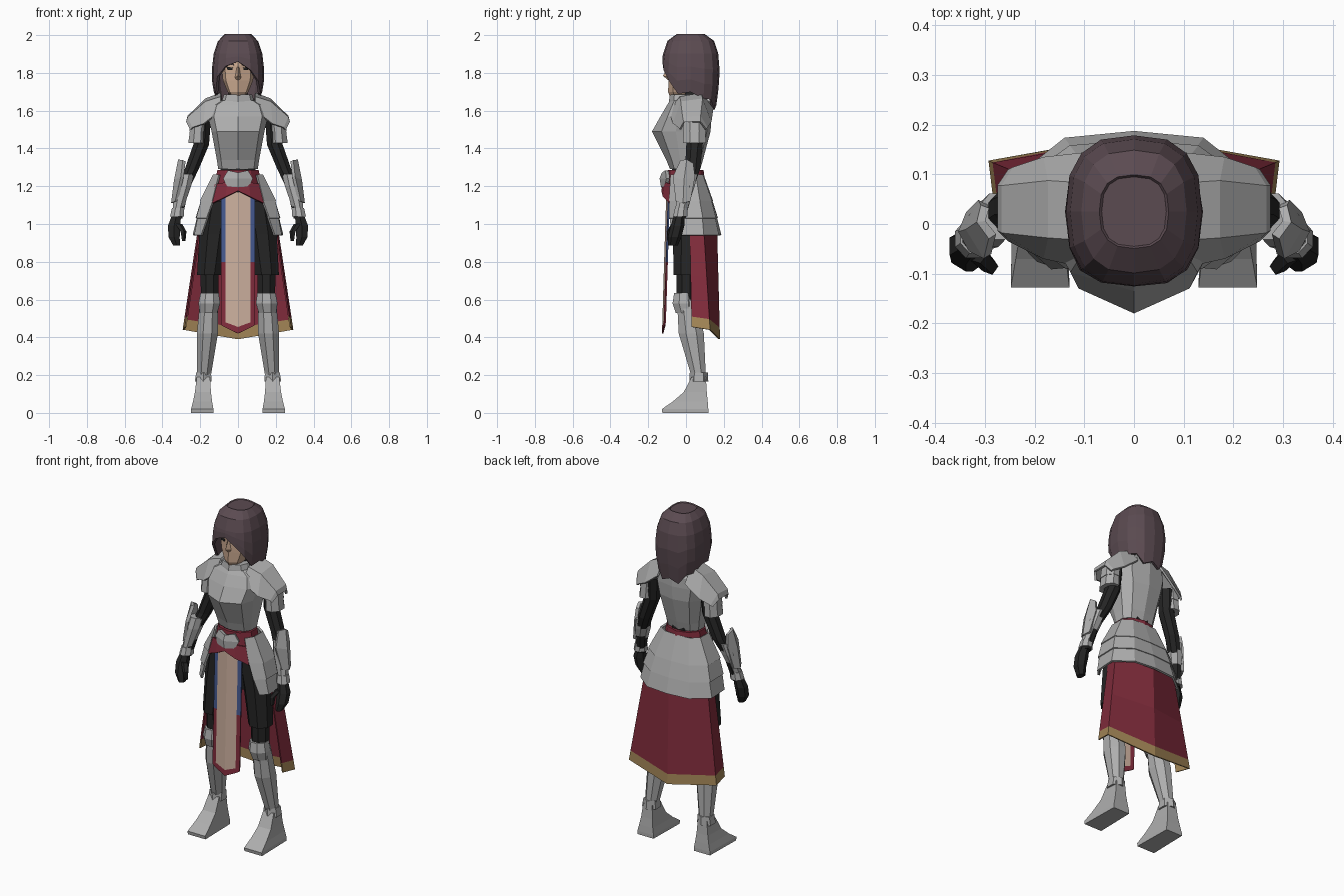
import bpy, bmesh, math
from mathutils import Vector

COLORS = {
    "steel": (0.42, 0.42, 0.42), "black_cloth": (0.018, 0.018, 0.018),
    "crimson": (0.22, 0.025, 0.045), "gold_trim": (0.37, 0.24, 0.095),
    "cream": (0.60, 0.43, 0.34), "skin": (0.60, 0.40, 0.28),
    "hair_brown": (0.105, 0.07, 0.083), "blue": (0.06, 0.10, 0.28),
}
MATS = {}
for key, c in COLORS.items():
    MATS[key] = bpy.data.materials.new(key)
    MATS[key].diffuse_color = (*c, 1)


def surface(name, rows, mat, closed=False, caps=False, thick=0, mirror=False, rule=None):
    """Skin rows of points; rule(row, col) may pick another colour per face."""
    names = [mat] if rule is None else list(COLORS)
    bm = bmesh.new()
    grid = [[bm.verts.new(p) for p in row] for row in rows]
    n = len(rows[0])
    for r in range(len(rows) - 1):
        for c in range(n if closed else n - 1):
            d = (c + 1) % n
            f = bm.faces.new((grid[r][c], grid[r][d], grid[r + 1][d], grid[r + 1][c]))
            if rule:
                f.material_index = names.index(rule(r, c))
    if caps:
        bm.faces.new(grid[0])
        bm.faces.new(grid[-1])
    bmesh.ops.recalc_face_normals(bm, faces=bm.faces[:])
    me = bpy.data.meshes.new(name)
    bm.to_mesh(me)
    bm.free()
    for m in names:
        me.materials.append(MATS[m])
    ob = bpy.data.objects.new(name, me)
    bpy.context.collection.objects.link(ob)
    if thick:
        s = ob.modifiers.new("thickness", "SOLIDIFY")
        s.thickness, s.offset = thick, 0
    if mirror:
        ob.modifiers.new("mirror", "MIRROR").use_clip = False
    return ob


def loft(name, rings, mat, n=8, mirror=False):
    """Closed loft through horizontal ellipses (x, y, z, rx, ry)."""
    rows = [[(x + rx * math.cos(a), y + ry * math.sin(a), z)
             for a in [2 * math.pi * (i + .5) / n for i in range(n)]]
            for x, y, z, rx, ry in rings]
    return surface(name, rows, mat, True, True, mirror=mirror)


def ridged(name, rings, mat):
    """Closed loft with front and back ridges, rings are (z, half width, front, back)."""
    rows = []
    for z, w, f, b in rings:
        h = [(0, f), (.8 * w, f * .72), (w, f * .3), (w, b * .4), (.7 * w, b * .85), (0, b)]
        rows.append([(x, y, z) for x, y in h] + [(-x, y, z) for x, y in h[-2:0:-1]])
    return surface(name, rows, mat, True, True)


def both(pts):
    """Reflect a half polyline, which ends on x = 0, to the other side."""
    return pts + [(-x, y, z) for x, y, z in pts[-2::-1]]


def lerp(a, b, t):
    return a + (b - a) * t


# Head, nose, eyes, neck
ridged("head", [(1.675, .035, -.085, .01), (1.70, .055, -.095, .03), (1.76, .08, -.092, .07),
                (1.84, .088, -.092, .09), (1.93, .08, -.07, .10)], "skin")
surface("nose", [[(-.006, -.09, 1.83), (0, -.096, 1.83), (.006, -.09, 1.83)],
                 [(-.016, -.088, 1.775), (0, -.122, 1.785), (.016, -.088, 1.775)],
                 [(-.01, -.088, 1.765), (0, -.095, 1.762), (.01, -.088, 1.765)]], "skin", True, True)
surface("eye", [[(.028, -.087, 1.828), (.06, -.076, 1.833)],
                [(.03, -.087, 1.815), (.057, -.077, 1.817)]], "black_cloth", thick=.004, mirror=True)
surface("eyebrow", [[(.022, -.089, 1.845), (.06, -.077, 1.855)],
                    [(.022, -.089, 1.84), (.06, -.077, 1.848)]], "hair_brown", thick=.004, mirror=True)
loft("neck", [(0, .03, 1.60, .065, .065), (0, .02, 1.73, .052, .055)], "black_cloth")

# Hair: columns falling from the crown, each ending at its own height
PROFILE = [(2.0, .065, .07), (1.965, .10, .118), (1.89, .125, .142), (1.78, .134, .148), (1.60, .105, .125)]
ENDS = [1.86, 1.815, 1.76, 1.69, 1.70, 1.665, 1.66, 1.605, 1.63]


def hair_point(i, z):
    for (z0, x0, y0), (z1, x1, y1) in zip(PROFILE, PROFILE[1:]):
        if z >= z1:
            t = (z0 - z) / (z0 - z1)
            rx, ry = lerp(x0, x1, t), lerp(y0, y1, t)
            break
    a = 2 * math.pi * i / 16
    s, c = math.sin(a), math.cos(a)
    power = lambda v: math.copysign(abs(v) ** .75, v)
    return (rx * power(s), .025 - ry * power(c), z)


rows = []
for step in range(6):
    row = []
    for i in range(16):
        end = ENDS[min(i, 16 - i)] + (.02 if i in (14, 15) else 0)
        z = (2.0, 1.965, 1.90)[step] if step < 3 else lerp(1.90, end, (step - 2) / 3)
        row.append(hair_point(i, z))
    rows.append(row)
hair = surface("hair", rows, "hair_brown", True, thick=.014)
surface("hair_crown", [[hair_point(i, 2.0) for i in range(16)],
                       [hair_point(i, 1.985) for i in range(16)]], "hair_brown", True, True)

# Breastplate with raised collar
ridged("breastplate", [(1.29, .105, -.085, .075), (1.34, .112, -.105, .09), (1.49, .14, -.18, .13),
                       (1.57, .16, -.135, .135), (1.63, .14, -.10, .135), (1.655, .095, -.085, .12)], "steel")
ridged("collar", [(1.62, .11, -.09, .125), (1.655, .085, -.09, .115), (1.685, .075, -.085, .105)], "steel")
loft("waist", [(0, 0, 1.26, .10, .08), (0, 0, 1.32, .10, .08)], "black_cloth")

# Shoulder plates
surface("shoulder_plate", [
    [(.09, -.085, 1.60), (.09, -.03, 1.67), (.09, .08, 1.69), (.09, .14, 1.61)],
    [(.18, -.065, 1.53), (.17, -.025, 1.645), (.17, .085, 1.66), (.18, .13, 1.54)],
    [(.24, -.035, 1.51), (.262, -.015, 1.565), (.262, .075, 1.57), (.24, .11, 1.51)],
    [(.25, -.03, 1.50), (.27, -.01, 1.54), (.27, .075, 1.54), (.25, .105, 1.50)]],
    "steel", thick=.012, mirror=True)
for name, z, x in (("upper_arm_lame", 1.56, .212), ("lower_arm_lame", 1.50, .217)):
    loft(name, [(x - .005, .045, z, .045, .062), (x, .045, z - .07, .05, .066)], "steel", mirror=True)

# Arms, bracers and hands
loft("arm", [(.19, .05, 1.55, .05, .055), (.195, .045, 1.42, .045, .047), (.245, .035, 1.29, .04, .043),
             (.295, 0, 1.18, .036, .04), (.32, -.03, 1.03, .027, .03)], "black_cloth", mirror=True)
loft("bracer", [(.275, .015, 1.265, .042, .05), (.29, .0, 1.2, .045, .05), (.318, -.025, 1.08, .03, .033)],
     "steel", mirror=True)
loft("wrist_cuff", [(.318, -.025, 1.085, .034, .036), (.323, -.03, 1.04, .04, .042)], "steel", mirror=True)
surface("elbow_guard", [
    [(.325, -.05, 1.12), (.345, -.015, 1.11), (.33, .02, 1.12)],
    [(.295, -.065, 1.25), (.33, -.01, 1.23), (.305, .045, 1.25)],
    [(.285, -.025, 1.335), (.308, .005, 1.34), (.30, .035, 1.32)]], "steel", thick=.018, mirror=True)
loft("hand", [(.325, -.035, 1.05, .027, .028), (.338, -.045, .99, .038, .036),
              (.338, -.06, .93, .034, .036), (.325, -.07, .885, .02, .026)], "black_cloth", 6, True)
loft("thumb", [(.315, -.06, 1.0, .02, .02), (.29, -.085, .96, .017, .018), (.288, -.085, .91, .01, .012)],
     "black_cloth", 5, True)

# Belt, buckle and front sash
loft("belt", [(0, -.002, 1.285, .115, .095), (0, 0, 1.19, .135, .105)], "crimson", 10)
surface("buckle", [both([(.05, -.10, 1.282), (0, -.118, 1.27)]), both([(.075, -.095, 1.24), (0, -.13, 1.24)]),
                   both([(.055, -.105, 1.20), (0, -.122, 1.195)])], "steel", thick=.02)
surface("sash", [both([(.12, -.07, 1.21), (.06, -.105, 1.22), (0, -.115, 1.22)]),
                 both([(.132, -.085, 1.11), (.06, -.118, 1.145), (0, -.125, 1.175)])], "crimson", thick=.012)

# Hip plates: three overlapping layers open at the front
LEVELS = [(1.25, [(.10, -.08), (.13, -.03), (.13, .05), (.08, .085), (0, .09)]),
          (1.12, [(.13, -.085), (.193, -.04), (.193, .07), (.11, .13), (0, .135)]),
          (1.03, [(.16, -.085), (.212, -.04), (.215, .085), (.125, .15), (0, .16)]),
          (.94, [(.188, -.07), (.222, -.035), (.23, .09), (.135, .165), (0, .178)])]
for k, name in enumerate(("hip_plate_top", "hip_plate_middle", "hip_plate_bottom")):
    (za, pa), (zb, pb) = LEVELS[k:k + 2]
    surface(name, [both([(x * .98, y * .98, za + .01) for x, y in pa]),
                   both([(x * 1.02, y * 1.02, zb) for x, y in pb])], "steel", thick=.012)

# Back skirt with a gold hem
TOP = [(.195, .02, 1.0), (.205, .09, 1.0), (0, .16, 1.0)]
BOTTOM = [(.277, .03, .455), (.29, .125, .44), (0, .176, .39)]
surface("back_skirt", [both([tuple(Vector(a).lerp(Vector(b), t)) for a, b in zip(TOP, BOTTOM)])
                       for t in (0, .5, .9, 1)], "crimson", thick=.008,
        rule=lambda r, c: "gold_trim" if r == 2 else "crimson")

# Front tabard: cream middle, blue upper edges, crimson border
def tabard_row(z, y, drop):
    return both([(.09, y + .012, z), (.066, y + .008, z - drop * .3), (0, y, z - drop)])


surface("tabard", [tabard_row(1.17, -.10, 0), tabard_row(.80, -.112, 0), tabard_row(.49, -.122, .035),
                   tabard_row(.465, -.124, .045)], "cream", thick=.008,
        rule=lambda r, c: "crimson" if r == 2 or (c in (0, 3) and r == 1) else
        ("blue" if c in (0, 3) else "cream"))

# Breeches and legs
loft("hips", [(0, 0, 1.22, .125, .09), (0, .02, 1.05, .18, .10), (0, .02, .93, .14, .08)], "black_cloth")
loft("breeches", [(.10, .01, 1.12, .09, .09), (.128, .01, .95, .083, .085), (.152, 0, .73, .07, .072)],
     "black_cloth", mirror=True)
loft("leg", [(.15, 0, .76, .052, .056), (.15, 0, .56, .05, .052)], "black_cloth", mirror=True)

# Greaves, ankle cuffs and shoes
loft("knee_guard", [(.15, -.012, .635, .052, .055), (.152, -.012, .58, .062, .064), (.156, -.003, .53, .05, .056)],
     "steel", mirror=True)
loft("greave", [(.153, .003, .60, .052, .055), (.162, .028, .42, .06, .072), (.18, .066, .2, .04, .042)],
     "steel", mirror=True)
loft("ankle_cuff", [(.182, .068, .215, .045, .048), (.184, .068, .165, .052, .05)], "steel", 6, True)
surface("shoe", [[(x0, y0, z), (x1, y0, z), (x1 - .005, y1, z), (x0 + .005, y1, z)] for z, x0, x1, y0, y1 in
                 [(.19, .148, .218, .03, .105), (.11, .143, .228, -.012, .11), (.06, .137, .238, -.07, .115),
                  (.02, .13, .248, -.128, .118), (0, .13, .248, -.125, .118)]],
        "steel", True, True, mirror=True)
